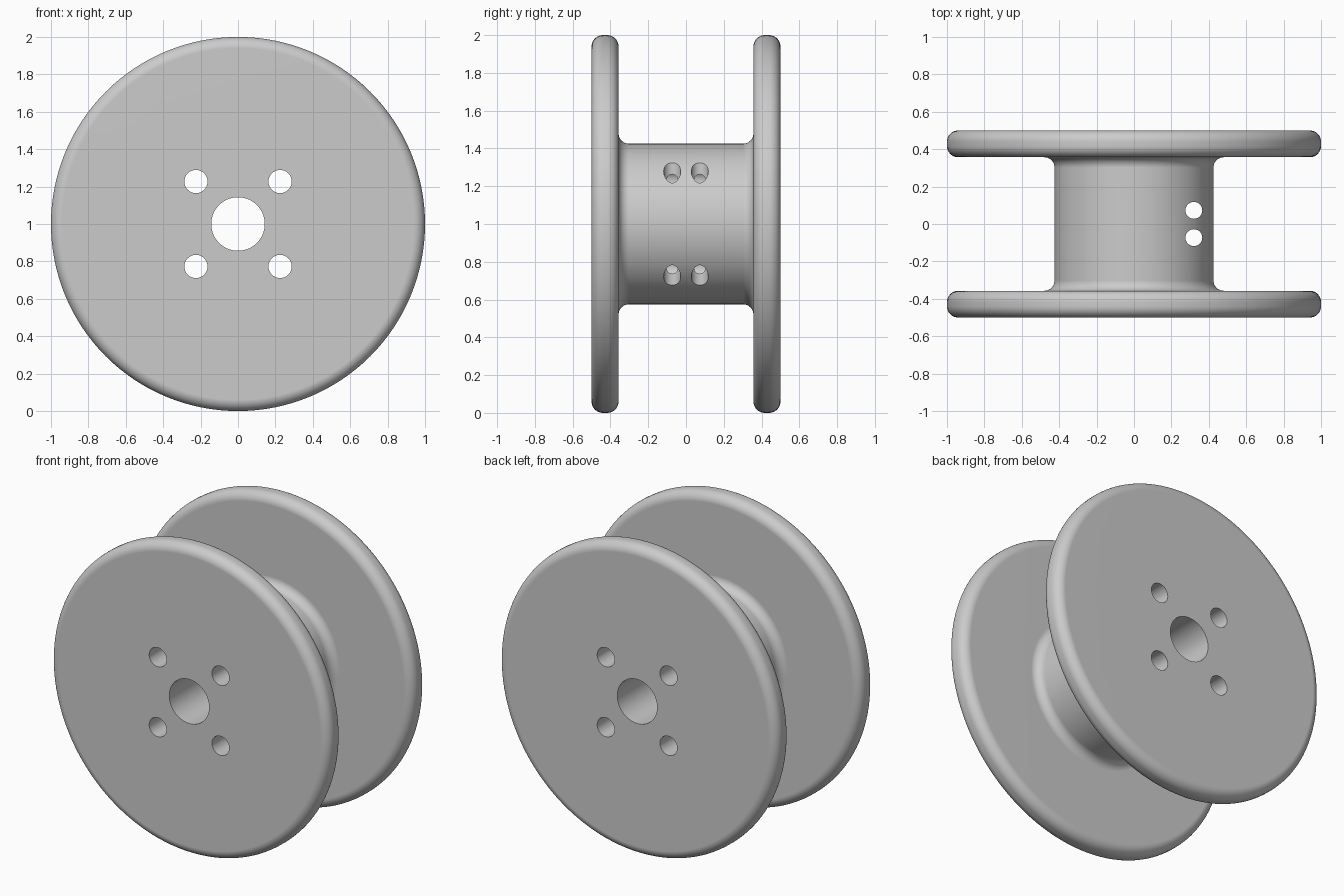
import bpy, bmesh
from math import sin, cos, pi, radians
from mathutils import Matrix, Vector

if "Cube" in bpy.data.objects:
    bpy.data.objects.remove(bpy.data.objects["Cube"])

SEGMENTS = 128
RIM, CORE, BORE = 1.0, 0.425, 0.143
HALF, INNER = 0.5, 0.357
ROUND = 0.06
FILLET = 0.055


def material(name, rgb):
    mat = bpy.data.materials.new(name)
    mat.use_nodes = True
    mat.diffuse_color = (*rgb, 1)
    mat.node_tree.nodes["Principled BSDF"].inputs["Base Color"].default_value = (*rgb, 1)
    return mat


def arc(r, y, radius, start, end, steps=8):
    """Points of an arc in the (radius, y) plane, angles in degrees."""
    angles = [radians(start + (end - start) * i / steps) for i in range(steps + 1)]
    return [(r + radius * cos(a), y + radius * sin(a)) for a in angles]


def mesh_object(name, bm):
    mesh = bpy.data.meshes.new(name)
    bm.to_mesh(mesh)
    bm.free()
    obj = bpy.data.objects.new(name, mesh)
    bpy.context.collection.objects.link(obj)
    return obj


def drill(name, radius, centre, axis):
    """Long round cutter along the given axis."""
    bm = bmesh.new()
    turn = Vector((0, 0, 1)).rotation_difference(Vector(axis)).to_matrix().to_4x4()
    bmesh.ops.create_cone(bm, cap_ends=True, segments=48, radius1=radius,
                          radius2=radius, depth=3,
                          matrix=Matrix.Translation(centre) @ turn)
    obj = mesh_object(name, bm)
    obj.hide_render = True
    return obj


# Half of the reel section: bore, flange face, rounded rim, fillet into the core
half = [(BORE, HALF)]
half += arc(RIM - ROUND, HALF - ROUND, ROUND, 90, 0)
half += arc(RIM - ROUND, INNER + ROUND, ROUND, 0, -90)
half += arc(CORE + FILLET, INNER - FILLET, FILLET, 90, 180)
section = half + [(r, -y) for r, y in reversed(half)]

# Revolve the section around the y axis
bm = bmesh.new()
rings = []
for i in range(SEGMENTS):
    a = 2 * pi * i / SEGMENTS
    rings.append([bm.verts.new((r * cos(a), y, 1 + r * sin(a))) for r, y in section])
for i, ring in enumerate(rings):
    following = rings[(i + 1) % SEGMENTS]
    for j in range(len(section)):
        k = (j + 1) % len(section)
        bm.faces.new((ring[j], ring[k], following[k], following[j]))
bmesh.ops.recalc_face_normals(bm, faces=bm.faces)
reel = mesh_object("reel", bm)
reel.data.materials.append(material("grey", (0.6, 0.6, 0.6)))

# Four mounting holes through the flanges, two cord holes across the core
cutters = [drill("mounting_hole", 0.062, (sx * 0.225, 0, 1 + sz * 0.227), (0, 1, 0))
           for sx in (-1, 1) for sz in (-1, 1)]
cutters += [drill("cord_hole", 0.045, (0.32, s * 0.073, 1), (0, 0, 1)) for s in (-1, 1)]

bpy.ops.object.select_all(action="DESELECT")
reel.select_set(True)
bpy.context.view_layer.objects.active = reel
for cutter in cutters:
    cut = reel.modifiers.new(cutter.name, "BOOLEAN")
    cut.operation = "DIFFERENCE"
    cut.solver = "EXACT"
    cut.object = cutter
    bpy.ops.object.modifier_apply(modifier=cut.name)
    bpy.data.objects.remove(cutter)

# Smooth shading with crisp hole edges and flat flange faces
bpy.ops.object.shade_smooth_by_angle(angle=radians(30))
weighted = reel.modifiers.new("weighted_normals", "WEIGHTED_NORMAL")
weighted.keep_sharp = True
